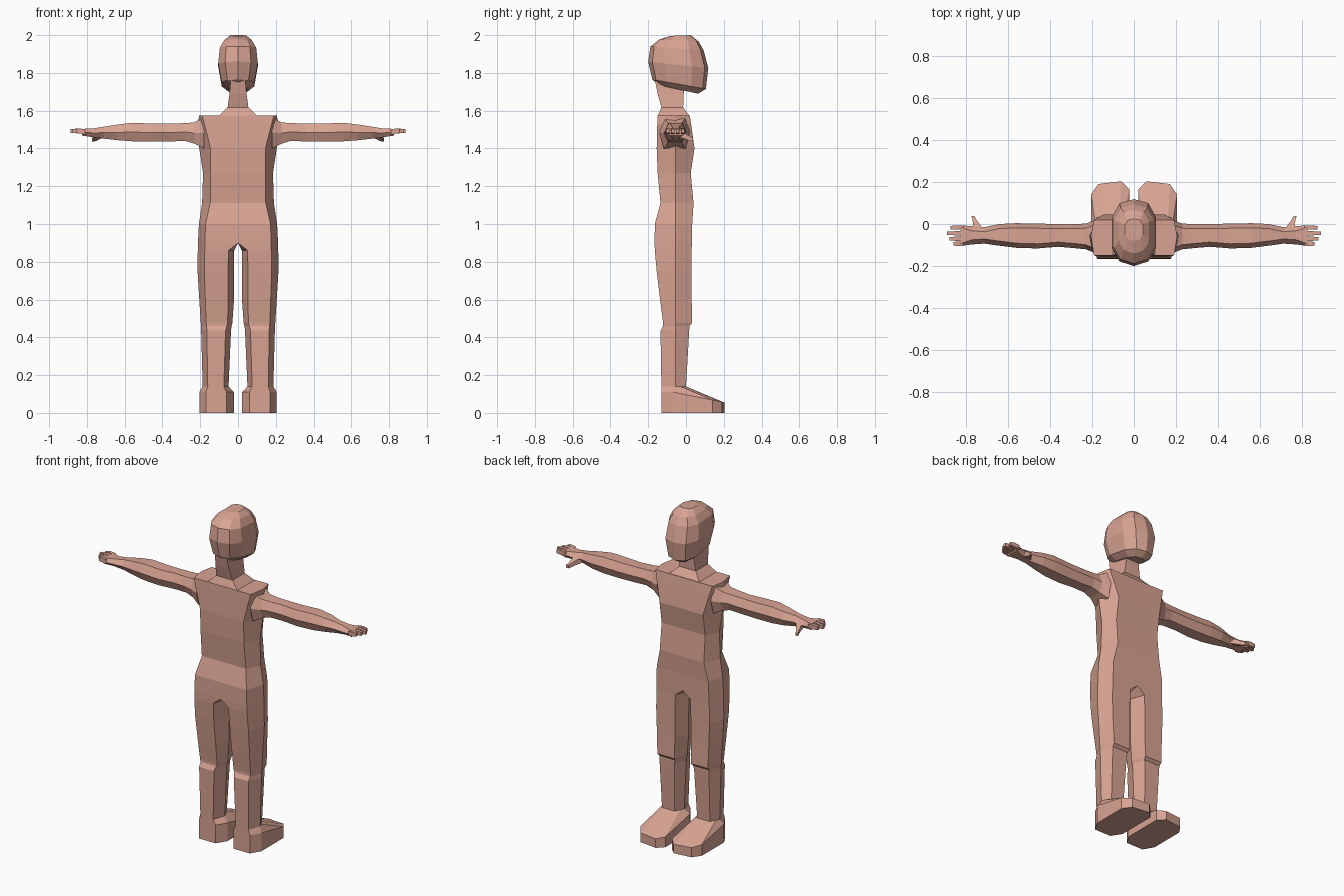
import bpy, bmesh

skin = bpy.data.materials.new("skin")
skin.diffuse_color = (0.69, 0.37, 0.29, 1)


def loft(name, rings, mirror=False, caps=True):
    """Join rings of equal point count into one flat-shaded part."""
    bm = bmesh.new()
    loops = [[bm.verts.new(p) for p in ring] for ring in rings]
    n = len(rings[0])
    for a, b in zip(loops, loops[1:]):
        for i in range(n):
            j = (i + 1) % n
            bm.faces.new((a[i], a[j], b[j], b[i]))
    if caps:
        bm.faces.new(loops[0][::-1])
        bm.faces.new(loops[-1])
    bmesh.ops.recalc_face_normals(bm, faces=bm.faces)
    # open the mirror seam and drop collapsed faces
    inner = [f for f in bm.faces if mirror and all(abs(v.co.x) < 1e-5 for v in f.verts)]
    bmesh.ops.delete(bm, geom=inner, context='FACES')
    mesh = bpy.data.meshes.new(name)
    bm.to_mesh(mesh)
    bm.free()
    mesh.materials.append(skin)
    ob = bpy.data.objects.new(name, mesh)
    bpy.context.collection.objects.link(ob)
    if mirror:
        ob.modifiers.new("mirror", 'MIRROR')
    return ob


def body_ring(z, xi, xo, xmi, xmo, yb, yf, ym=-0.055):
    """Hexagonal half-body section: back edge, outer ridge, front edge, inner ridge."""
    return [(xi, yb, z), (xo, yb, z), (xmo, ym, z),
            (xo, yf, z), (xi, yf, z), (xmi, ym, z)]


# Torso and legs: one half, mirrored
loft("torso_and_legs", [body_ring(*r) for r in (
    (1.575, 0, .19, 0, .205, -.150, .020),
    (1.53, 0, .178, 0, .215, -.152, .027),
    (1.40, 0, .145, 0, .205, -.155, .045),
    (1.27, 0, .145, 0, .185, -.150, .025),
    (1.11, 0, .147, 0, .190, -.135, .040),
    (1.00, 0, .172, 0, .207, -.165, .033),
    (.900, 0, .175, 0, .212, -.166, .031),
    (.860, .050, .176, .020, .213, -.165, .030),
    (.750, .053, .178, .020, .214, -.155, .030),
    (.600, .053, .173, .021, .205, -.137, .030),
    (.475, .055, .168, .030, .197, -.121, .033),
    (.460, .060, .166, .034, .196, -.121, .018),
    (.435, .066, .165, .037, .195, -.135, .017),
    (.140, .075, .160, .050, .187, -.130, .000),
)], mirror=True)

# Feet: wedge with chamfered outline, closing in to the ankle
sole = [(.06, -.13), (.17, -.13), (.205, -.07), (.205, .14),
        (.17, .19), (.06, .203), (.022, .165), (.022, -.07)]
ankle = [(.075, -.13), (.16, -.13), (.187, -.055), (.178, -.03),
         (.16, 0), (.075, 0), (.06, -.03), (.05, -.055)]
loft("foot", [
    [(x, y, 0) for x, y in sole],
    [(x, y, .11 - .22 * max(0, y + .05)) for x, y in sole],
    [(x, y, .14) for x, y in ankle],
], mirror=True)


# Neck: sloping collar, then a column leaning back into the skull
def neck_ring(z, w, yb, yf):
    return [(-w, yb, z), (w, yb, z), (w, yf, z), (-w, yf, z)]


loft("neck", [neck_ring(*r) for r in (
    (1.57, .105, -.150, .020), (1.618, .055, -.130, -.015),
    (1.69, .045, -.150, -.012), (1.78, .038, -.168, 0.0))])


# Head: tilted ten-sided rings, back height zb and face height zf
def head_ring(zb, zf, yb, yf, w):
    d = yf - yb
    half = [(0, yb), (.65 * w, yb + .07 * d), (w, yb + .27 * d),
            (w, yf - .27 * d), (.65 * w, yf - .06 * d), (0, yf)]
    full = half + [(-x, y) for x, y in half[4:0:-1]]
    return [(x, y, zb + (zf - zb) * (y - yb) / d) for x, y in full]


loft("head", [head_ring(*r) for r in (
    (1.735, 1.690, -.145, .065, .052),
    (1.765, 1.715, -.178, .105, .086),
    (1.860, 1.825, -.200, .118, .105),
    (1.940, 1.920, -.188, .093, .096),
    (1.978, 1.965, -.140, .068, .072),
    (1.996, 2.000, -.080, .025, .042))])


# Arms and palms: hexagonal sections along x with front and back ridges
def arm_ring(x, yb, yf, zt, zb, s=.022):
    zm = (zt + zb) / 2
    return [(x, yb + s, zt), (x, yf - s, zt), (x, yf, zm),
            (x, yf - s, zb), (x, yb + s, zb), (x, yb, zm)]


loft("arm", [arm_ring(*r) for r in (
    (.180, -.140, .020, 1.565, 1.400),
    (.230, -.120, .002, 1.538, 1.425),
    (.280, -.115, .000, 1.534, 1.440),
    (.360, -.108, .000, 1.532, 1.437),
    (.460, -.116, .002, 1.532, 1.436),
    (.560, -.113, .004, 1.536, 1.438),
    (.640, -.103, .000, 1.526, 1.444),
    (.710, -.093, -.015, 1.515, 1.452),
    (.770, -.097, -.010, 1.505, 1.460),
    (.825, -.104, -.006, 1.504, 1.468, .010))], mirror=True)


# Fingers: small tapered boxes
def box_x(x, y, z, w, h):
    return [(x, y - w, z - h), (x, y + w, z - h), (x, y + w, z + h), (x, y - w, z + h)]


for name, y, tip in (("index_finger", -.017, .872), ("middle_finger", -.044, .888),
                     ("ring_finger", -.070, .876), ("little_finger", -.094, .858)):
    loft(name, [box_x(.81, y, 1.488, .010, .014), box_x(.845, y, 1.493, .010, .013),
                box_x(tip, y, 1.492, .008, .010)], mirror=True)

# Thumb: reaches forward and slightly down from the palm
loft("thumb", [[(x - w, y, z - h), (x + w, y, z - h), (x + w, y, z + h), (x - w, y, z + h)]
               for x, y, z, w, h in ((.735, -.035, 1.478, .028, .018),
                                     (.748, -.003, 1.465, .016, .015),
                                     (.757, .018, 1.453, .010, .012),
                                     (.766, .038, 1.446, .007, .009))], mirror=True)
